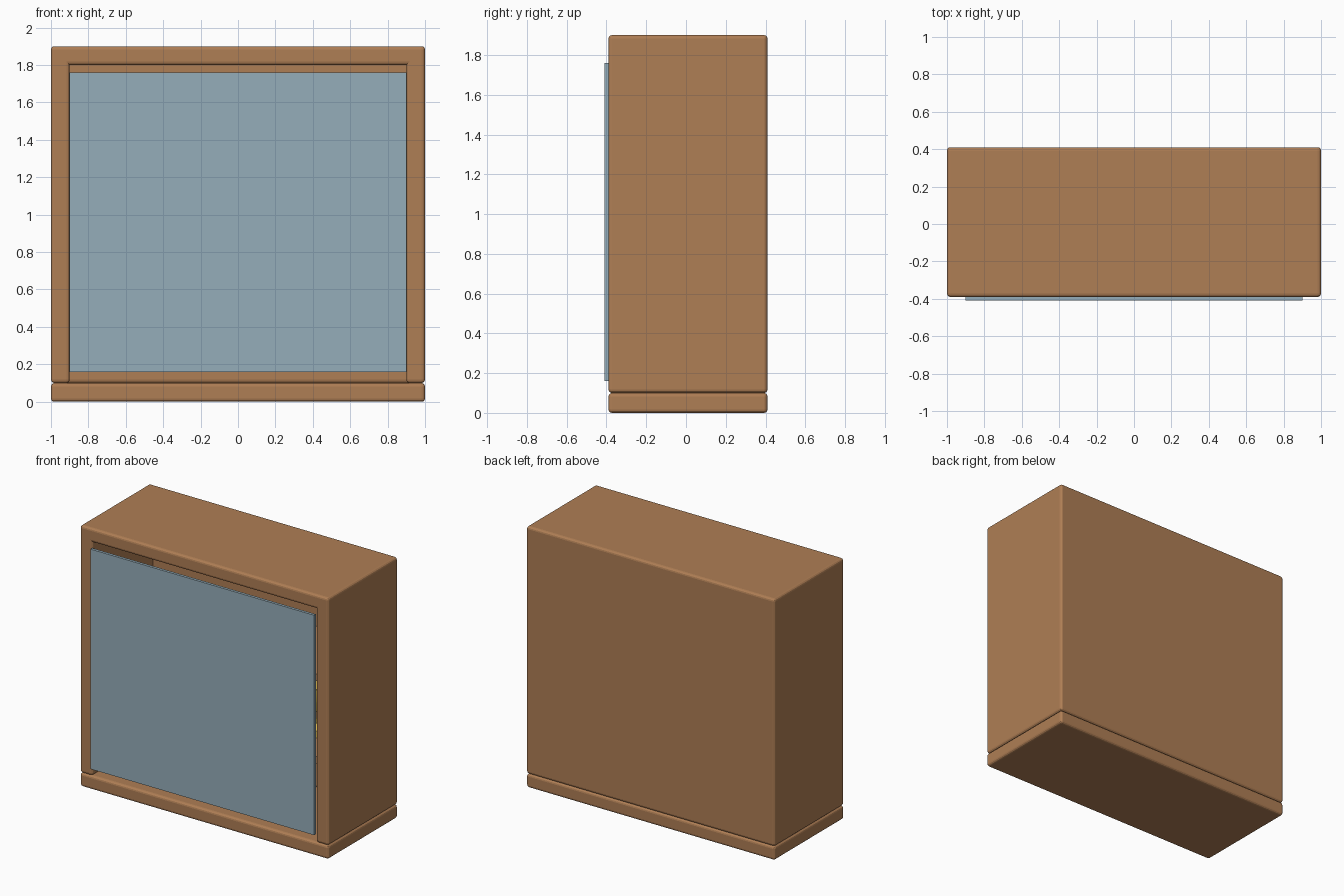
import bpy, bmesh, math

if "Cube" in bpy.data.objects:
    bpy.data.objects.remove(bpy.data.objects["Cube"])


def material(name, rgb):
    m = bpy.data.materials.new(name)
    m.diffuse_color = (*rgb, 1)
    m.use_nodes = True
    m.node_tree.nodes["Principled BSDF"].inputs["Base Color"].default_value = m.diffuse_color
    return m


WOOD = material("wood", (0.43, 0.21, 0.09))
GLASS = material("glass", (0.30, 0.42, 0.49))
GOLD = material("gold", (0.80, 0.52, 0.08))


def box(name, lo, hi, mat, bevel=0.0):
    mesh = bpy.data.meshes.new(name)
    bm = bmesh.new()
    bmesh.ops.create_cube(bm, size=1)
    for v in bm.verts:
        v.co = [(a + b) / 2 + c * (b - a) for a, b, c in zip(lo, hi, v.co)]
    bm.to_mesh(mesh)
    bm.free()
    mesh.materials.append(mat)
    ob = bpy.data.objects.new(name, mesh)
    bpy.context.collection.objects.link(ob)
    if bevel:
        mod = ob.modifiers.new("rounded_edges", 'BEVEL')
        mod.width = bevel
        mod.segments = 3
    return ob


def lathe(name, profile, loc, mat, sides=24):
    mesh = bpy.data.meshes.new(name)
    bm = bmesh.new()
    verts = [bm.verts.new((r, 0, z)) for r, z in profile]
    edges = [bm.edges.new(p) for p in zip(verts, verts[1:])]
    bmesh.ops.spin(bm, geom=verts + edges, cent=(0, 0, 0), axis=(0, 0, 1),
                   angle=2 * math.pi, steps=sides)
    bmesh.ops.remove_doubles(bm, verts=bm.verts, dist=1e-5)
    bmesh.ops.recalc_face_normals(bm, faces=bm.faces)
    bm.to_mesh(mesh)
    bm.free()
    mesh.materials.append(mat)
    ob = bpy.data.objects.new(name, mesh)
    ob.location = loc
    bpy.context.collection.objects.link(ob)
    bpy.ops.object.select_all(action='DESELECT')
    ob.select_set(True)
    bpy.context.view_layer.objects.active = ob
    bpy.ops.object.shade_smooth_by_angle(angle=math.radians(35))
    return ob


F, B = -0.39, 0.41   # front and back of the carcass
R = 0.018            # rounded edge size

# Carcass
box("base", (-1, F, 0), (1, B, 0.1), WOOD, R)
box("top_panel", (-1, F, 1.8), (1, B, 1.9), WOOD, R)
box("back_panel", (-1, B - 0.1, 0.1), (1, B, 1.9), WOOD, R)
for side, x in (("left", -0.95), ("right", 0.95)):
    box(side + "_side", (x - 0.05, F, 0.1), (x + 0.05, B, 1.9), WOOD, R)

# Shelves inside
for i, z in enumerate((0.65, 1.25)):
    box(f"shelf_{i + 1}", (-0.9, -0.3, z - 0.025), (0.9, B - 0.1, z + 0.025), WOOD)

# Glass front
box("glass_front", (-0.9, F - 0.02, 0.16), (0.9, F, 1.76), GLASS)

# Cups on the middle shelf
CUP = [(0, 0), (0.1, 0), (0.1, 0.05), (0.03, 0.07), (0.025, 0.15), (0.08, 0.2),
       (0.11, 0.27), (0.12, 0.36), (0.105, 0.36), (0.09, 0.27), (0, 0.2)]
for i, x in enumerate((-0.6, 0, 0.6)):
    lathe(f"cup_{i + 1}", CUP, (x, 0, 0.675), GOLD)
